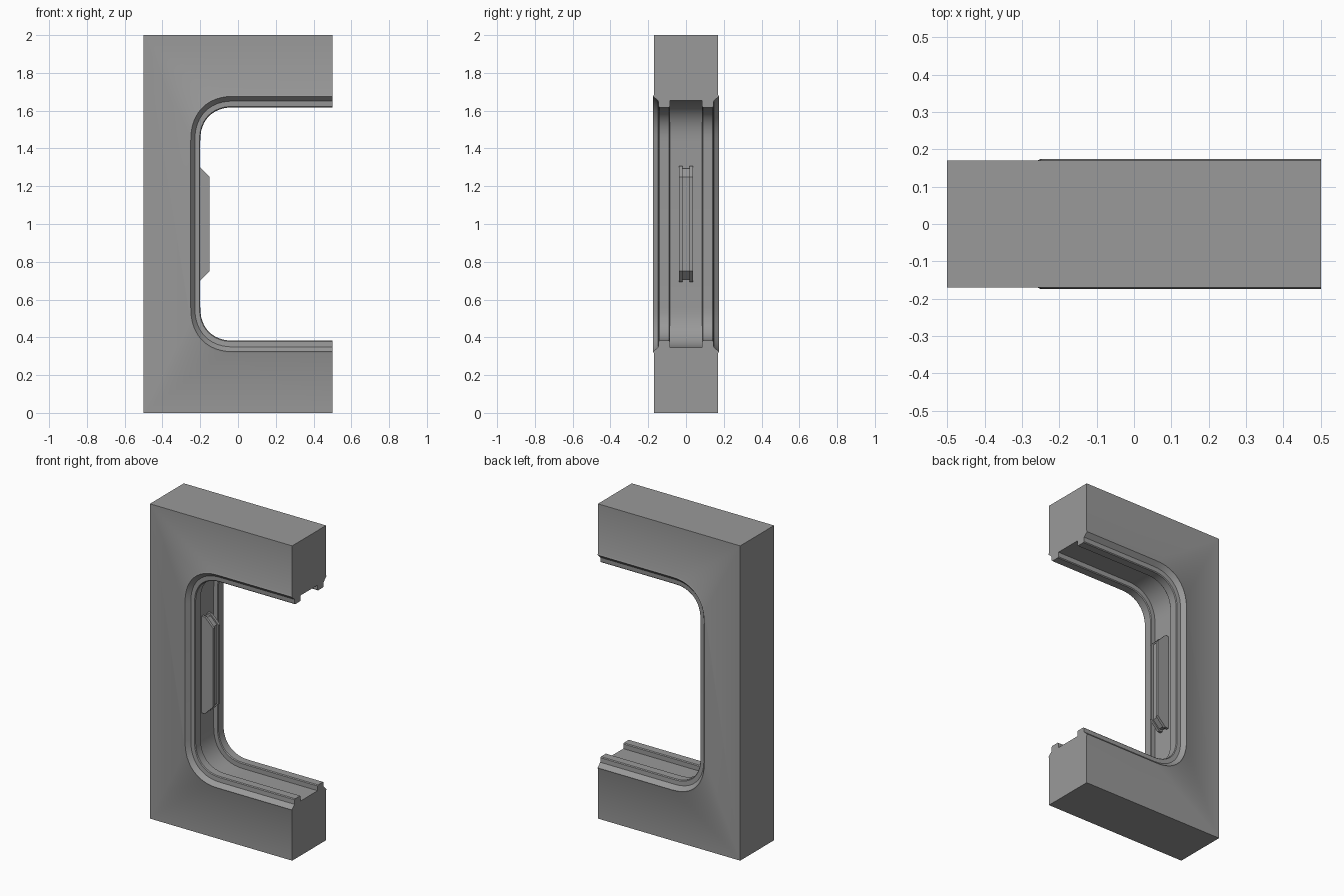
import bpy, bmesh, math

if "Cube" in bpy.data.objects:
    bpy.data.objects.remove(bpy.data.objects["Cube"])

HALF_Y = 0.17
LIP_X, LIP_Z, RADIUS, STEPS = -0.2, 0.382, 0.18, 12
POWER = 2 / 2.3      # slightly squared corners
SIDE = 0.87          # trim is a little narrower on the upright side

grey = bpy.data.materials.new("dark_grey")
grey.diffuse_color = (0.32, 0.32, 0.32, 1)
grey.use_nodes = True
grey.node_tree.nodes["Principled BSDF"].inputs["Base Color"].default_value = grey.diffuse_color

# half cross-section of the opening trim: (y, distance behind the lip)
half = [(-HALF_Y, 0.067), (-0.174, 0.058), (-0.147, 0.033), (-0.145, 0.005),
        (-0.140, 0.0), (-0.090, 0.0), (-0.085, 0.005), (-0.085, 0.035)]
profile = half + [(-y, d) for y, d in reversed(half)]


def opening_path(d):
    """C-shaped path round the opening, set back by d from the lip."""
    cx, cz = LIP_X + RADIUS, LIP_Z + RADIUS
    low = [(0.5, LIP_Z - d)]
    for i in range(STEPS + 1):
        a = math.pi / 2 * i / STEPS
        s, c = math.sin(a) ** POWER, max(math.cos(a), 0) ** POWER
        low.append((cx - (RADIUS + d * SIDE) * s, cz - (RADIUS + d) * c))
    return low + [(x, 2 - z) for x, z in reversed(low)]


def finish(bm, name):
    bmesh.ops.recalc_face_normals(bm, faces=bm.faces)
    mesh = bpy.data.meshes.new(name)
    bm.to_mesh(mesh)
    bm.free()
    mesh.materials.append(grey)
    obj = bpy.data.objects.new(name, mesh)
    bpy.context.collection.objects.link(obj)
    bpy.ops.object.select_all(action='DESELECT')
    obj.select_set(True)
    bpy.context.view_layer.objects.active = obj
    bpy.ops.object.shade_smooth_by_angle(angle=math.radians(28))
    return obj


# wall frame with the trim swept round its opening
bm = bmesh.new()
rings = [[bm.verts.new((x, y, z)) for x, z in opening_path(d)] for y, d in profile]
for a, b in zip(rings, rings[1:]):
    for i in range(len(a) - 1):
        bm.faces.new((a[i], a[i + 1], b[i + 1], b[i]))
corners = [(0.5, 2), (-0.5, 2), (-0.5, 0), (0.5, 0)]
front = [bm.verts.new((x, -HALF_Y, z)) for x, z in corners]
back = [bm.verts.new((x, HALF_Y, z)) for x, z in corners]
bm.faces.new(rings[0] + front)
bm.faces.new(rings[-1] + back)
for i in range(3):
    bm.faces.new((front[i], front[i + 1], back[i + 1], back[i]))
bm.faces.new([r[0] for r in rings] + [back[3], front[3]])
bm.faces.new([r[-1] for r in rings] + [back[0], front[0]])
finish(bm, "window_wall_frame")


def side_bar(name, y0, y1, inset):
    """Upright bar with chamfered ends, seated in the channel."""
    top, face = 1.307 - inset, -0.15 - inset
    upper = [(-0.24, top), (-0.207, top), (face, 1.25)]
    outline = upper + [(x, 2 - z) for x, z in reversed(upper)]
    bm = bmesh.new()
    a, b = ([bm.verts.new((x, y, z)) for x, z in outline] for y in (y0, y1))
    bm.faces.new(a)
    bm.faces.new(b)
    for i in range(len(a)):
        j = (i + 1) % len(a)
        bm.faces.new((a[i], a[j], b[j], b[i]))
    finish(bm, name)


# grooved bar on the inner side of the opening
side_bar("bar_rail_front", -0.036, -0.019, 0)
side_bar("bar_rail_back", 0.019, 0.036, 0)
side_bar("bar_core", -0.019, 0.019, 0.012)
